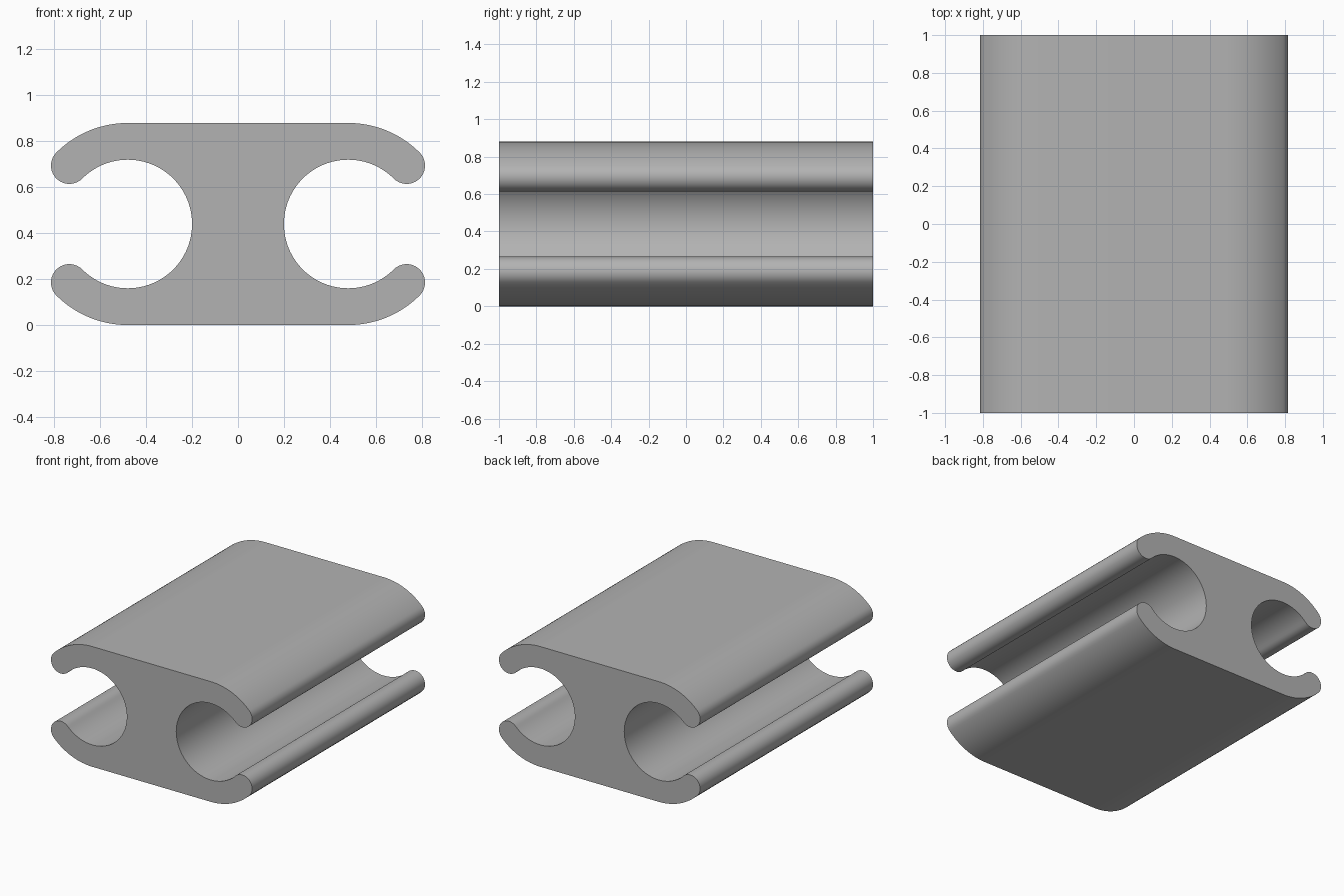
import bpy, bmesh
from math import sin, cos, radians

cube = bpy.data.objects.get("Cube")
if cube:
    bpy.data.objects.remove(cube, do_unlink=True)

CX, CZ = 0.48, 0.44          # centre of each round channel
OUTER, INNER = 0.44, 0.28    # outer shell and channel radii
MID, TIP = (OUTER + INNER) / 2, (OUTER - INNER) / 2


def arc(cx, cz, r, start, end, steps):
    """Points on an arc, angles in degrees."""
    angles = [radians(start + (end - start) * i / steps) for i in range(steps + 1)]
    return [(cx + r * cos(a), cz + r * sin(a)) for a in angles]


# Upper right quarter: shell arc, rounded lip, channel wall
lip = MID * cos(radians(45))
quarter = arc(CX, CZ, OUTER, 90, 45, 16)
quarter += arc(CX + lip, CZ + lip, TIP, 45, -135, 20)[1:]
quarter += arc(CX, CZ, INNER, 45, 180, 36)[1:]

# Mirror the quarter downwards, then the right half to the left
right = quarter + [(x, 2 * CZ - z) for x, z in reversed(quarter[:-1])]
outline = right + [(-x, z) for x, z in reversed(right)]

# Extrude the outline along y
bm = bmesh.new()
face = bm.faces.new([bm.verts.new((x, -1, z)) for x, z in outline])
ext = bmesh.ops.extrude_face_region(bm, geom=[face], use_keep_orig=True)
moved = [v for v in ext["geom"] if isinstance(v, bmesh.types.BMVert)]
bmesh.ops.translate(bm, verts=moved, vec=(0, 2, 0))
bmesh.ops.recalc_face_normals(bm, faces=bm.faces)
mesh = bpy.data.meshes.new("double_channel_bar")
bm.to_mesh(mesh)
bm.free()

bar = bpy.data.objects.new("double_channel_bar", mesh)
bpy.context.collection.objects.link(bar)

# Plain grey
grey = bpy.data.materials.new("grey")
grey.use_nodes = True
colour = (0.45, 0.45, 0.45, 1)
grey.diffuse_color = colour
grey.node_tree.nodes["Principled BSDF"].inputs["Base Color"].default_value = colour
mesh.materials.append(grey)

# Smooth curved walls, sharp ends
bpy.ops.object.select_all(action="DESELECT")
bar.select_set(True)
bpy.context.view_layer.objects.active = bar
bpy.ops.object.shade_smooth_by_angle(angle=radians(30))
